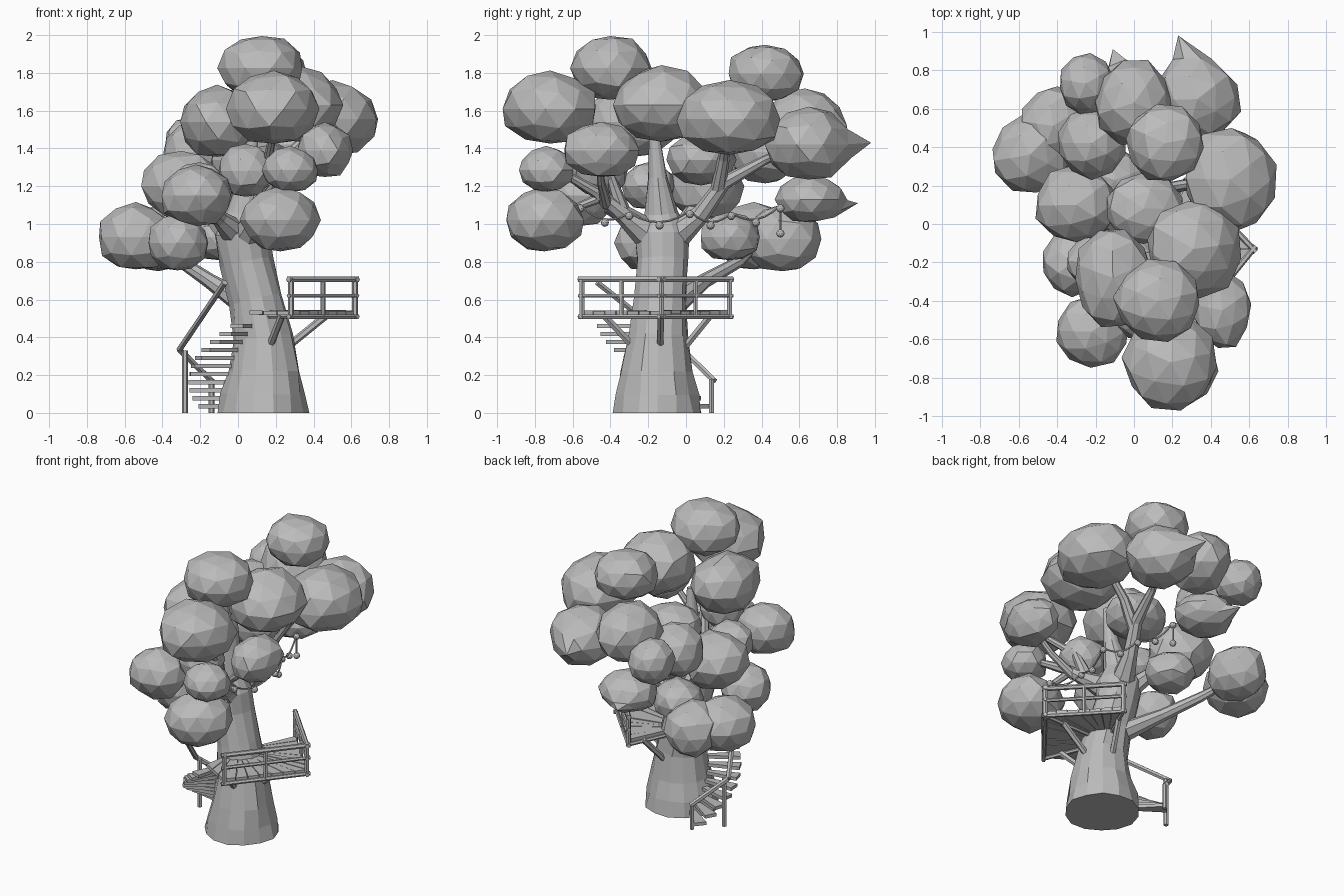
import bpy, bmesh, math, random
from mathutils import Vector

if "Cube" in bpy.data.objects:
    bpy.data.objects.remove(bpy.data.objects["Cube"])

random.seed(4)

# One plain grey for the whole model
GREY = bpy.data.materials.new("plain grey")
GREY.diffuse_color = (0.5, 0.5, 0.5, 1)
GREY.use_nodes = True
GREY.node_tree.nodes["Principled BSDF"].inputs["Base Color"].default_value = GREY.diffuse_color


def add(name, bm):
    me = bpy.data.meshes.new(name)
    bmesh.ops.recalc_face_normals(bm, faces=bm.faces)
    bm.to_mesh(me)
    bm.free()
    me.materials.append(GREY)
    ob = bpy.data.objects.new(name, me)
    bpy.context.collection.objects.link(ob)
    return ob


def tube(name, pts, sides=8, wobble=0):
    """Tapered tube through (x, y, z, radius) points."""
    bm = bmesh.new()
    ps = [Vector(p[:3]) for p in pts]
    rings = []
    for i, p in enumerate(ps):
        d = (ps[min(i + 1, len(ps) - 1)] - ps[max(i - 1, 0)]).normalized()
        ref = Vector((1, 0, 0)) if abs(d.x) < 0.8 else Vector((0, 1, 0))
        u = (ref - d * ref.dot(d)).normalized()
        v = d.cross(u)
        ring = []
        for k in range(sides):
            a = math.tau * k / sides
            r = pts[i][3] * (1 + random.uniform(-wobble, wobble))
            ring.append(bm.verts.new(p + (u * math.cos(a) + v * math.sin(a)) * r))
        rings.append(ring)
    for a, b in zip(rings, rings[1:]):
        for k in range(sides):
            bm.faces.new((a[k], a[(k + 1) % sides], b[(k + 1) % sides], b[k]))
    bm.faces.new(rings[0])
    bm.faces.new(rings[-1])
    return add(name, bm)


def bar(name, a, b, r, sides=6):
    return tube(name, [(*a, r), (*b, r)], sides)


def slab(name, corners, z0, z1):
    """Flat board from four plan corners."""
    bm = bmesh.new()
    lo = [bm.verts.new((x, y, z0)) for x, y in corners]
    hi = [bm.verts.new((x, y, z1)) for x, y in corners]
    bm.faces.new(lo)
    bm.faces.new(hi)
    for k in range(4):
        j = (k + 1) % 4
        bm.faces.new((lo[k], lo[j], hi[j], hi[k]))
    return add(name, bm)


def ball(name, p, r):
    bm = bmesh.new()
    bmesh.ops.create_icosphere(bm, subdivisions=2, radius=r)
    bmesh.ops.translate(bm, verts=bm.verts, vec=p)
    add(name, bm)


def clump(i, x, y, z, rx, ry, rz, tip=None):
    """Faceted leaf clump, optionally with one corner pulled to a point."""
    bm = bmesh.new()
    bmesh.ops.create_icosphere(bm, subdivisions=2, radius=1)
    turn = random.uniform(0, 6.28)
    for v in bm.verts:
        c, s = math.cos(turn), math.sin(turn)
        p = Vector((v.co.x * c - v.co.y * s, v.co.x * s + v.co.y * c, v.co.z))
        p *= random.uniform(0.97, 1.08)
        v.co = (x + p.x * rx, y + p.y * ry, z + max(p.z, -0.97) * rz)
    if tip:
        t = Vector(tip)
        peak = min(bm.verts, key=lambda v: (v.co - t).length)
        for e in peak.link_edges:
            n = e.other_vert(peak)
            n.co = n.co.lerp(t, 0.2)
        peak.co = t
    add("leaf_clump_%02d" % i, bm)


# Leaf clumps: centre and radii
clumps = [
    (.125, -.40, 1.825, .22, .21, .172), (.16, .42, 1.795, .205, .2, .155),
    (.31, -.13, 1.63, .245, .255, .2), (-.11, -.28, 1.54, .2, .25, .19),
    (.19, -.72, 1.61, .24, .25, .19), (.5, .23, 1.555, .24, .27, .195),
    (.33, .65, 1.42, .22, .22, .19, (.23, .98, 1.43)), (-.0, .63, 1.52, .2, .22, .19),
    (-.22, .42, 1.38, .18, .18, .17), (-.25, .73, 1.42, .14, .155, .14),
    (-.02, .66, 1.13, .19, .18, .125, (-.11, .91, 1.11)), (-.3, .1, 1.2, .21, .2, .18),
    (.46, -.45, 1.39, .145, .2, .145), (.28, -.74, 1.285, .145, .145, .12),
    (.225, -.75, 1.02, .205, .21, .17), (-.2, -.2, 1.2, .15, .14, .125),
    (.04, -.46, 1.28, .145, .15, .14), (-.22, -.56, 1.15, .19, .18, .165),
    (-.54, .36, .93, .2, .2, .175), (-.42, .51, .92, .17, .2, .175),
    (-.32, -.2, .9, .16, .17, .15), (-.1, .23, .93, .16, .16, .125),
    (.05, .08, 1.34, .2, .18, .14),
]
for i, c in enumerate(clumps):
    clump(i + 1, *c)

# Trunk and limbs
tube("trunk", [(.135, -.15, 0, .24), (.135, -.15, .1, .222), (.14, -.15, .22, .192),
               (.135, -.145, .4, .158), (.095, -.135, .6, .14), (.045, -.125, .8, .138),
               (.02, -.125, .95, .145), (.03, -.13, 1.06, .09), (.06, -.15, 1.25, .05),
               (.08, -.17, 1.5, .025)], 14, 0.05)
limbs = {
    "back_left": [(.06, -.08, .56, .07), (-.15, .1, .7, .04), (-.3, .28, .8, .032), (-.45, .4, .92, .02)],
    "back": [(.03, -.1, .9, .09), (.1, .08, 1.05, .05), (.15, .2, 1.22, .04), (.2, .42, 1.34, .025), (.3, .6, 1.42, .02)],
    "back_upper": [(.14, .17, 1.18, .04), (.25, .2, 1.35, .03), (.4, .22, 1.5, .02)],
    "front": [(.03, -.14, .9, .1), (.1, -.33, 1.05, .05), (.17, -.48, 1.17, .03), (.25, -.65, 1.27, .02)],
    "front_upper": [(.1, -.33, 1.05, .045), (.14, -.4, 1.25, .027), (.19, -.68, 1.5, .02)],
    "front_low": [(.15, -.45, 1.14, .025), (.2, -.6, 1.08, .02), (.22, -.72, 1.03, .015)],
    "front_right": [(.14, -.42, 1.1, .03), (.3, -.45, 1.22, .022), (.44, -.46, 1.36, .016)],
    "left": [(.02, -.13, .92, .09), (-.1, -.3, 1.03, .045), (-.2, -.5, 1.13, .025)],
    "side": [(.03, -.13, .85, .08), (-.12, 0, 1.02, .045), (-.27, .1, 1.18, .025)],
}
for n, p in limbs.items():
    tube(n + "_limb", p, 8, 0.05)

# Deck of boards wrapping the right side of the trunk
TC = Vector((.11, -.14))
D, A, C, B = [Vector(p) for p in ((.06, -.43), (.28, -.55), (.62, -.13), (.28, .23))]


def inner(p):
    return TC + (p - TC).normalized() * 0.14


for s, (p, q, n) in enumerate(((D, A, 3), (A, C, 7), (C, B, 7))):
    for k in range(n):
        a, b = p.lerp(q, (k + .02) / n), p.lerp(q, (k + .96) / n)
        ia, ib = inner(p).lerp(inner(q), k / n), inner(p).lerp(inner(q), (k + .96) / n)
        dz = random.uniform(-.004, .004)
        slab("deck_board", (a, b, ib, ia), .52 + dz, .542 + dz)

# Deck beams, posts, rails and braces
for p, q in ((A, C), (C, B)):
    e = (q - p).normalized() * 0.02
    for z, r in ((.51, .014), (.62, .012), (.707, .016)):
        bar("deck_rail", (*(p - e), z), (*(q + e), z), r)
    bar("deck_post", (*p.lerp(q, .5), .51), (*p.lerp(q, .5), .71), .013)
for p in (A, C, B):
    bar("deck_corner_post", (*p, .5), (*p, .715), .016)
    i, o = inner(p), inner(p).lerp(p, .6)
    bar("deck_brace", (*i, .34), (*o, .52), .02)
    bar("deck_joist", (*i, .51), (*p, .51), .013)


# Winding steps round the left side
def polar(deg, r):
    a = math.radians(deg)
    return Vector((TC.x + r * math.cos(a), TC.y + r * math.sin(a)))


N = 11
for k in range(N):
    t = k / (N - 1)
    a = 140 + 110 * t
    r0, r1, z = .17 - .03 * t, .385 - .045 * t, .035 + .425 * t
    slab("stair_step", (polar(a - 6, r0), polar(a - 6, r1), polar(a + 6, r1), polar(a + 6, r0)),
         z - .011, z + .011)

# Stair handrail and posts
rail = [(-.14, .15, .17), (-.31, -.02, .335), (-.07, -.47, .69)]
for a, b in zip(rail, rail[1:]):
    bar("stair_handrail", a, b, .017)
bar("stair_post", (-.14, .135, 0), (-.14, .135, .18), .015)
bar("stair_post", (-.28, -.02, 0), (-.28, -.02, .33), .016)

# Sagging lamp string between the limbs
hooks = [Vector(p) for p in ((.22, -.56, 1.1), (.18, -.3, 1.06), (.27, .02, 1.07),
                             (.17, .24, 1.06), (.1, .5, 1.1))]
for p, q in zip(hooks, hooks[1:]):
    pts = []
    for k in range(7):
        t = k / 6
        v = p.lerp(q, t) - Vector((0, 0, .22 * t * (1 - t)))
        pts.append((*v, .006))
    tube("lamp_cord", pts, 5)
    for k in (0, 3, 6):
        ball("lamp", Vector(pts[k][:3]) - Vector((0, 0, .018)), .022)
bar("hanging_cord", (.1, .5, 1.1), (.1, .5, .96), .006, 5)
ball("hanging_lamp", (.1, .5, .95), .022)
